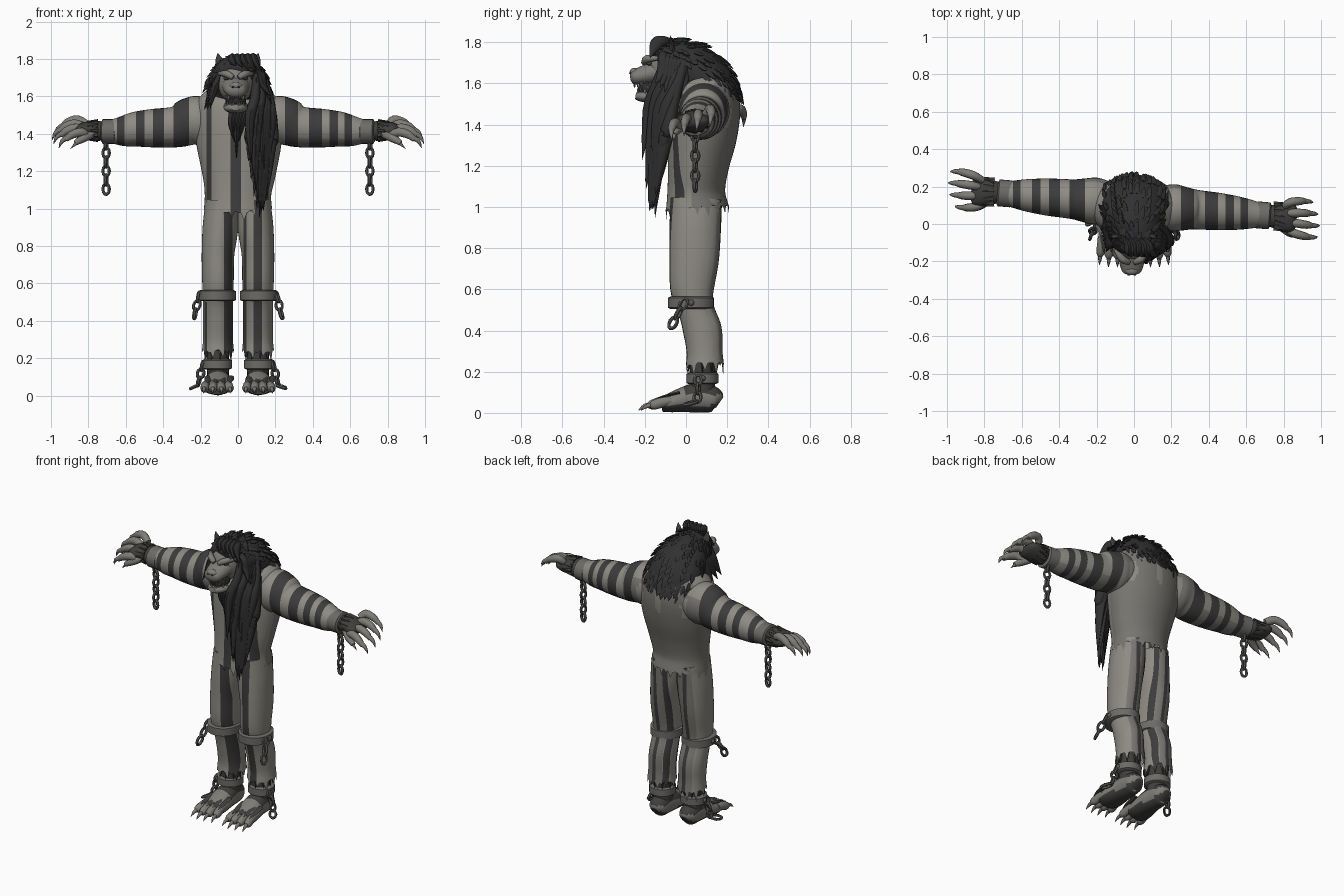
import bpy, bmesh, math, random
from mathutils import Vector, Matrix

random.seed(4)
cube = bpy.data.objects.get("Cube")
if cube:
    bpy.data.objects.remove(cube, do_unlink=True)

COLOURS = {
    "mane black": (0.03, 0.03, 0.031), "dark fur": (0.05, 0.049, 0.047),
    "stripe charcoal": (0.045, 0.045, 0.046), "pale cloth": (0.27, 0.259, 0.228),
    "worn cloth": (0.185, 0.179, 0.163), "skin grey": (0.21, 0.202, 0.182),
    "chain metal": (0.1, 0.1, 0.097), "cuff iron": (0.15, 0.146, 0.136),
    "claw bone": (0.2, 0.193, 0.178)}
MANE, FUR, STRIPE, PALE, WORN, SKIN, METAL, CUFF, CLAW = range(len(COLOURS))
palette = []
for name, rgb in COLOURS.items():
    m = bpy.data.materials.new(name)
    m.use_nodes = True
    m.diffuse_color = (*rgb, 1)
    m.node_tree.nodes["Principled BSDF"].inputs["Base Color"].default_value = (*rgb, 1)
    palette.append(m)


def smooth_rows(pts, steps):
    """Catmull-Rom through rows of (x, y, z, radius a, radius b)."""
    p = [pts[0]] + list(pts) + [pts[-1]]
    rows = []
    for i in range(1, len(p) - 2):
        for k in range(steps):
            t = k / steps
            rows.append([0.5 * (2 * b + (c - a) * t + (2 * a - 5 * b + 4 * c - d) * t * t
                                + (3 * b - a - 3 * c + d) * t ** 3)
                         for a, b, c, d in zip(p[i - 1], p[i], p[i + 1], p[i + 2])])
    return rows + [list(pts[-1])]


def tube(bm, pts, mi, sides=8, steps=3, hint=(1, 0, 0), jag=0):
    rows = smooth_rows(pts, steps)
    rings = []
    for i, r in enumerate(rows):
        c = Vector(r[:3])
        t = (Vector(rows[min(i + 1, len(rows) - 1)][:3]) - Vector(rows[max(i - 1, 0)][:3])).normalized()
        u = Vector(hint)
        u = (u - t * u.dot(t)).normalized()
        v = t.cross(u)
        ring = []
        for j in range(sides):
            w = math.tau * j / sides
            q = c + u * max(r[3], .001) * math.cos(w) + v * max(r[4], .001) * math.sin(w)
            if jag and i == len(rows) - 1:
                q += t * jag * (random.uniform(.4, 1) if j % 4 == 0 else random.uniform(-.3, .1))
            ring.append(bm.verts.new(q))
        rings.append(ring)
    faces = [bm.faces.new((a[j], a[(j + 1) % sides], b[(j + 1) % sides], b[j]))
             for a, b in zip(rings, rings[1:]) for j in range(sides)]
    faces.append(bm.faces.new(rings[0]))
    if not jag:
        faces.append(bm.faces.new(rings[-1]))
    for f in faces:
        f.material_index = mi


def blob(bm, c, r, mi, seg=16):
    mat = Matrix.Translation(c) @ Matrix.Diagonal((*r, 1))
    made = bmesh.ops.create_uvsphere(bm, u_segments=seg, v_segments=seg // 2, radius=1, matrix=mat)
    for v in made["verts"]:
        for f in v.link_faces:
            f.material_index = mi


def chain(bm, start, end, count, thick=.009, n=12, k=6):
    """Oval links, each turned a quarter from the last."""
    start, end = Vector(start), Vector(end)
    d = (end - start).normalized()
    side = d.cross(Vector((.3, 1, .1))).normalized()
    half = (end - start).length / count * .58
    for i in range(count):
        c, s = start.lerp(end, (i + .5) / count), side if i % 2 else d.cross(side)
        normal = d.cross(s)
        rings = []
        for w in (math.tau * q / n for q in range(n)):
            out = d * half * math.cos(w) + s * .018 * math.sin(w)
            rings.append([bm.verts.new(c + out + thick * (out.normalized() * math.cos(a) + normal * math.sin(a)))
                          for a in (math.tau * j / k for j in range(k))])
        for q in range(n):
            a, b = rings[q], rings[(q + 1) % n]
            for j in range(k):
                bm.faces.new((a[j], a[(j + 1) % k], b[(j + 1) % k], b[j])).material_index = METAL


def finish(name, bm, rule=None, cuts=()):
    for x in cuts:
        bmesh.ops.bisect_plane(bm, geom=bm.verts[:] + bm.edges[:] + bm.faces[:], dist=1e-5,
                               plane_co=(x, 0, 0), plane_no=(1, 0, 0))
    bmesh.ops.recalc_face_normals(bm, faces=bm.faces[:])
    if rule:
        for f in bm.faces:
            f.material_index = rule(f.calc_center_median(), f.normal)
    me = bpy.data.meshes.new(name)
    bm.to_mesh(me)
    bm.free()
    for m in palette:
        me.materials.append(m)
    me.shade_smooth()
    me.set_sharp_from_angle(angle=math.radians(50))
    bpy.context.collection.objects.link(bpy.data.objects.new(name, me))


def in_bands(x, bands):
    return any(a < x < b for a, b in bands)


# Shirt body with ragged hem
SHIRT_BANDS = ((-.168, -.142), (-.04, .016), (.12, .162))


def shirt_rule(c, n):
    if n.y < 0 and in_bands(c.x, SHIRT_BANDS):
        return STRIPE
    patch = c.z > 1.38 and math.sin(38 * c.x + 1) * math.sin(14 * c.z) > .6
    return PALE if n.y < -.25 or n.z > .5 or patch else WORN


bm = bmesh.new()
tube(bm, [(0, .06, 1.69, .05, .04), (0, .075, 1.64, .15, .11), (0, .085, 1.58, .215, .155),
          (0, .09, 1.48, .235, .173), (.005, .08, 1.35, .228, .168), (.005, .06, 1.2, .2, .148),
          (0, .05, 1.08, .178, .14), (0, .055, .99, .183, .154)], PALE, 72, 7, jag=.05)
finish("shirt", bm, shirt_rule, [e for band in SHIRT_BANDS for e in band])

# Trousers, shins and feet
for s, side in ((1, "left"), (-1, "right")):
    x = s * .107
    mid = .107 if s > 0 else -.052
    front = ((mid - .024, mid + .022), (s * .04 - .01, s * .04 + .006))
    back = ((x - .012, x + .012), (s * .045 - .012, s * .045 + .012))

    def trouser_rule(c, n):
        if in_bands(c.x, front if n.y < 0 else back):
            return STRIPE
        if in_bands(c.x, ((-.178, -.165),)) and n.y < 0 and c.z < .5:
            return STRIPE
        return PALE if n.y < .75 else WORN

    bm = bmesh.new()
    tube(bm, [(s * .088, .05, 1.04, .085, .125), (s * .094, .045, .9, .095, .125),
              (x, .04, .75, .087, .12), (x, .03, .6, .084, .106), (x, .05, .5, .08, .088),
              (x, .08, .4, .08, .094), (x, .09, .3, .08, .087), (x, .092, .235, .086, .092)],
         PALE, 40, 6, jag=.06)
    finish(side + "_trouser_leg", bm, trouser_rule, [e for band in front + back for e in band] + [s * .165, s * .178])

    bm = bmesh.new()
    tube(bm, [(x, .08, .42, .06, .06), (x, .08, .25, .058, .06), (x, .08, .08, .06, .06)], FUR, 16)
    for i in range(9):
        a = math.tau * i / 9
        px, py = x + .058 * math.cos(a), .08 + .06 * math.sin(a)
        tube(bm, [(px, py, .28, .02, .012), (px + .012 * math.cos(a), py + .012 * math.sin(a), .19, .001, .001)], FUR, 5)
    finish(side + "_shin", bm)

    bm = bmesh.new()
    tube(bm, [(x, .163, .05, .025, .03), (x, .14, .062, .055, .06), (x, .07, .075, .064, .074),
              (x, 0, .066, .072, .064), (x + s * .005, -.08, .048, .08, .046),
              (x + s * .005, -.12, .04, .065, .035)], SKIN, 20, 4)
    finish(side + "_foot", bm, lambda c, n: FUR if n.z < -.45 or c.y < -.1 or (c.z > .09 and c.y > -.01) else SKIN)

    bm = bmesh.new()
    for k in range(4):
        o = k - 1.5
        tx = x + s * .005 + o * .041
        y = .012 * abs(o)
        tube(bm, [(tx, -.07, .06, .02, .02), (tx, -.13 + y, .052, .024, .026),
                  (tx + o * .004, -.175 + y, .038, .022, .024), (tx + o * .004, -.192 + y, .03, .008, .01)], SKIN, 10)
        tube(bm, [(tx + o * .004, -.175 + y, .04, .013, .013), (tx + o * .006, -.21 + y, .032, .009, .01),
                  (tx + o * .008, -.237 + y, .012, .001, .001)], CLAW, 8)
        tube(bm, [(tx + .012, -.03, .1, .018, .008), (tx + .012, -.1, .083, .016, .006), (tx + .012, -.15, .07, .001, .001)], FUR, 6)
    finish(side + "_toes", bm)

    # Leg shackles and their short chains
    for label, cy, z0, z1, a, b in (("knee", .025, .505, .565, .1, .112), ("ankle", .08, .14, .195, .08, .078)):
        bm = bmesh.new()
        tube(bm, [(x + s * .005, cy, z, a - d, b - d) for z, d in
                  ((z0, .012), (z0 + .006, 0), (z1 - .006, 0), (z1, .012))], CUFF, 24, 1)
        blob(bm, (x + s * (a + .003), cy, (z0 + z1) / 2), (.012, .016, .016), METAL, 8)
        finish(side + "_" + label + "_shackle", bm)
    bm = bmesh.new()
    chain(bm, (s * .205, 0, .55), (s * .235, -.075, .415), 3)
    finish(side + "_knee_chain", bm)
    bm = bmesh.new()
    chain(bm, (s * .185, .06, .18), (s * .215, .055, .055), 3)
    chain(bm, (s * .215, .05, .055), (s * .25, 0, .04), 1)
    finish(side + "_ankle_chain", bm)

# Striped sleeves, cuffs, hands and hanging chains
for s, side, bands in ((1, "left", ((.25, .32), (.38, .448), (.49, .535), (.57, .61))),
                       (-1, "right", ((.262, .345), (.395, .455), (.5, .545), (.608, .648)))):
    def arm(x, dy, z, a, b):
        return (s * x, .105 - .085 * s * x + dy, z, a, b)

    def sleeve_rule(c, n):
        if abs(c.x) < bands[0][0]:
            return shirt_rule(c, n)
        if in_bands(abs(c.x), bands):
            return STRIPE
        return PALE if n.z > -.5 else WORN

    bm = bmesh.new()
    tube(bm, [arm(.1, 0, 1.48, .1, .1), arm(.2, 0, 1.472, .125, .13), arm(.26, 0, 1.463, .118, .128),
              arm(.33, 0, 1.437, .106, .11), arm(.45, 0, 1.43, .1, .103), arm(.54, 0, 1.425, .091, .094),
              arm(.61, 0, 1.415, .08, .082), arm(.68, 0, 1.412, .064, .062)], PALE, 32, 5, (0, 1, 0))
    finish(side + "_sleeve", bm, sleeve_rule, [s * e for band in bands for e in band])

    bm = bmesh.new()
    tube(bm, [arm(q, 0, 1.412, .072 - d, .066 - d) for q, d in
              ((.65, .012), (.657, 0), (.723, 0), (.73, .012))], CUFF, 24, 1, (0, 1, 0))
    finish(side + "_wrist_shackle", bm)
    bm = bmesh.new()
    c = arm(.705, 0, 0, 0, 0)
    chain(bm, (c[0], c[1], 1.37), (c[0], c[1], 1.08), 6)
    finish(side + "_wrist_chain", bm)

    bm = bmesh.new()
    tube(bm, [arm(.7, 0, 1.415, .05, .046), arm(.76, 0, 1.415, .066, .055), arm(.82, 0, 1.418, .08, .045),
              arm(.855, 0, 1.418, .072, .03), arm(.87, 0, 1.418, .045, .012)], FUR, 18, 4, (0, 1, 0))
    for i in range(12):
        a = math.tau * i / 12
        dy, dz = .06 * math.cos(a), .05 * math.sin(a)
        tube(bm, [arm(.75, dy, 1.417 + dz, .02, .012), arm(.81, dy * 1.3, 1.417 + dz, .001, .001)], FUR, 5, 2, (0, 1, 0))
    # Curled fingers, the front ones lower
    for k in range(4):
        o = k - 1.5
        e, z = .02 * abs(o) - .008 * o * -s, 1.418 + .022 * o
        tube(bm, [arm(.81, o * .04, z, .02, .022), arm(.878 - e, o * .055, z + .024, .023, .025),
                  arm(.932 - e, o * .062, z + .008, .021, .022), arm(.962 - e, o * .064, z - .018, .013, .013)],
             SKIN, 10, 3, (0, 1, 0))
        tube(bm, [arm(.945 - e, o * .063, z - .002, .015, .015), arm(.982 - e, o * .063, z - .024, .011, .011),
                  arm(1 - e, o * .06, z - .062, .001, .001)], CLAW, 8, 3, (0, 1, 0))
    tube(bm, [arm(.78, -.045, 1.4, .024, .024), arm(.83, -.08, 1.375, .023, .023),
              arm(.87, -.09, 1.35, .014, .014)], SKIN, 10, 3, (0, 1, 0))
    tube(bm, [arm(.86, -.088, 1.355, .012, .012), arm(.895, -.09, 1.32, .001, .001)], CLAW, 8, 3, (0, 1, 0))
    finish(side + "_hand", bm)

# Head: skull, muzzle, jaw, brows, eyes, teeth
HX = -.012
bm = bmesh.new()
blob(bm, (HX, -.085, 1.67), (.096, .105, .11), SKIN, 24)
tube(bm, [(HX, -.11, 1.665, .08, .06), (HX, -.17, 1.65, .072, .052), (HX, -.225, 1.636, .062, .043),
          (HX, -.258, 1.63, .048, .034), (HX, -.271, 1.628, .02, .014)], SKIN, 18, 4)
blob(bm, (HX, -.25, 1.656), (.036, .024, .02), SKIN)
finish("head", bm)
bm = bmesh.new()
blob(bm, (HX, -.165, 1.577), (.056, .07, .04), MANE)
tube(bm, [(HX, -.08, 1.55, .065, .03), (HX, -.16, 1.538, .066, .028), (HX, -.215, 1.537, .055, .026),
          (HX, -.245, 1.54, .028, .016)], SKIN, 16, 3)
finish("jaw", bm)
bm = bmesh.new()
for s in (-1, 1):
    for k in range(5):
        tx, ty, size = HX + s * (.01 + .01 * k), -.252 + .004 * k * k, .007 + .003 * (k == 3)
        tube(bm, [(tx, ty, 1.607, size, size), (tx, ty, 1.568 if k == 3 else 1.58, .001, .001)], CLAW, 6, 1)
        tube(bm, [(tx, ty + .02, 1.548, size, size), (tx, ty + .016, 1.592 if k == 3 else 1.575, .001, .001)], CLAW, 6, 1)
finish("teeth", bm)
bm = bmesh.new()
for s in (-1, 1):
    tube(bm, [(HX + s * .015, -.205, 1.7, .014, .014), (HX + s * .05, -.188, 1.72, .02, .02),
              (HX + s * .09, -.135, 1.722, .009, .009)], SKIN, 8, 3, (0, 0, 1))
    blob(bm, (HX + s * .047, -.178, 1.697), (.02, .014, .01), FUR, 10)
    blob(bm, (HX + s * .016, -.27, 1.65), (.008, .006, .005), FUR, 8)
    tube(bm, [(s * .085, -.06, 1.74, .03, .016), (s * .1, -.07, 1.79, .022, .01), (s * .108, -.075, 1.832, .001, .001)], FUR, 8)
finish("brows_eyes_and_ears", bm)

# Mane over head and upper back, covered with tufts
bm = bmesh.new()
tube(bm, [(-.005, -.155, 1.775, .04, .02), (0, -.12, 1.752, .085, .06), (0, -.05, 1.712, .125, .105),
          (0, .04, 1.66, .16, .13), (0, .115, 1.59, .175, .125), (0, .16, 1.535, .165, .103),
          (0, .19, 1.49, .12, .08), (0, .205, 1.455, .06, .05)], MANE, 32, 5)
bmesh.ops.recalc_face_normals(bm, faces=bm.faces[:])
spots = [(f.calc_center_median(), f.normal.copy()) for f in bm.faces
         if f.normal.z > .1 or (f.normal.y > .6 and f.calc_center_median().z > 1.53)]
for c, n in random.sample(spots, min(170, len(spots))):
    d = Vector((c.x * 1.2, .7, -.7))
    d = (d - n * d.dot(n)).normalized()
    a, b, e = c - d * .01, c + d * .02 + n * .01, c + d * random.uniform(.035, .055) + n * .016
    tube(bm, [(*a, .012, .005), (*b, .014, .006), (*e, .001, .001)], MANE, 5, 2, n.cross(d))
finish("mane", bm)

# Long locks falling over the left chest, short ones on the right
bm = bmesh.new()


def lock(a, b, c, w):
    mid = Vector(a).lerp(Vector(b), .5) + Vector((.01, 0, .01))
    tube(bm, [(*a, w * .6, .02), (*mid, w, .026), (*b, w, .032), (*c, .001, .001)], MANE, 8, 4)


for i in range(11):
    f = i / 10
    lock((.095 + .035 * f, -.1 + .1 * f, 1.73), (.06 + .13 * f, -.165 + .07 * f, 1.38 - .1 * math.sin(3 * f)),
         (.04 + .15 * f, -.185 + .07 * f, .95 + 1.1 * abs(f - .5) ** 1.4), .028)
for i in range(22):
    f, z = random.random(), random.uniform(-.16, .12)
    lock((.1 + .04 * f, -.11 + .11 * f, 1.66 + z * .4), (.06 + .12 * f, -.18 + .08 * f, 1.38 + z),
         (.07 + .09 * f, -.215 + .07 * f, 1.14 + z), .026)
for i in range(7):
    f = i / 6
    lock((.095 + .02 * f, -.11 + .13 * f, 1.75 - .04 * f), (.135, -.11 + .1 * f, 1.66), (.18, -.15 + .14 * f, 1.6 - .02 * i), .02)
    lock((-.092 - .025 * f, -.1 + .11 * f, 1.74), (-.125 - .015 * f, -.1 + .1 * f, 1.64),
         (-.15 - .03 * f, -.15 + .12 * f, 1.53 + .02 * (i % 3)), .02)
for i in range(5):
    lock((-.05 + .022 * i, -.1, 1.55), (-.035 + .014 * i, -.115, 1.45), (-.02 + .006 * i, -.11, 1.36 - .09 * (i == 2)), .018)
# Forelock swept over the brow
for i in range(5):
    lock((-.05 + .025 * i, -.08, 1.8), (-.03 + .03 * i, -.145, 1.79), (-.01 + .035 * i, -.175, 1.765 - .01 * i), .02)
finish("long_locks", bm)
